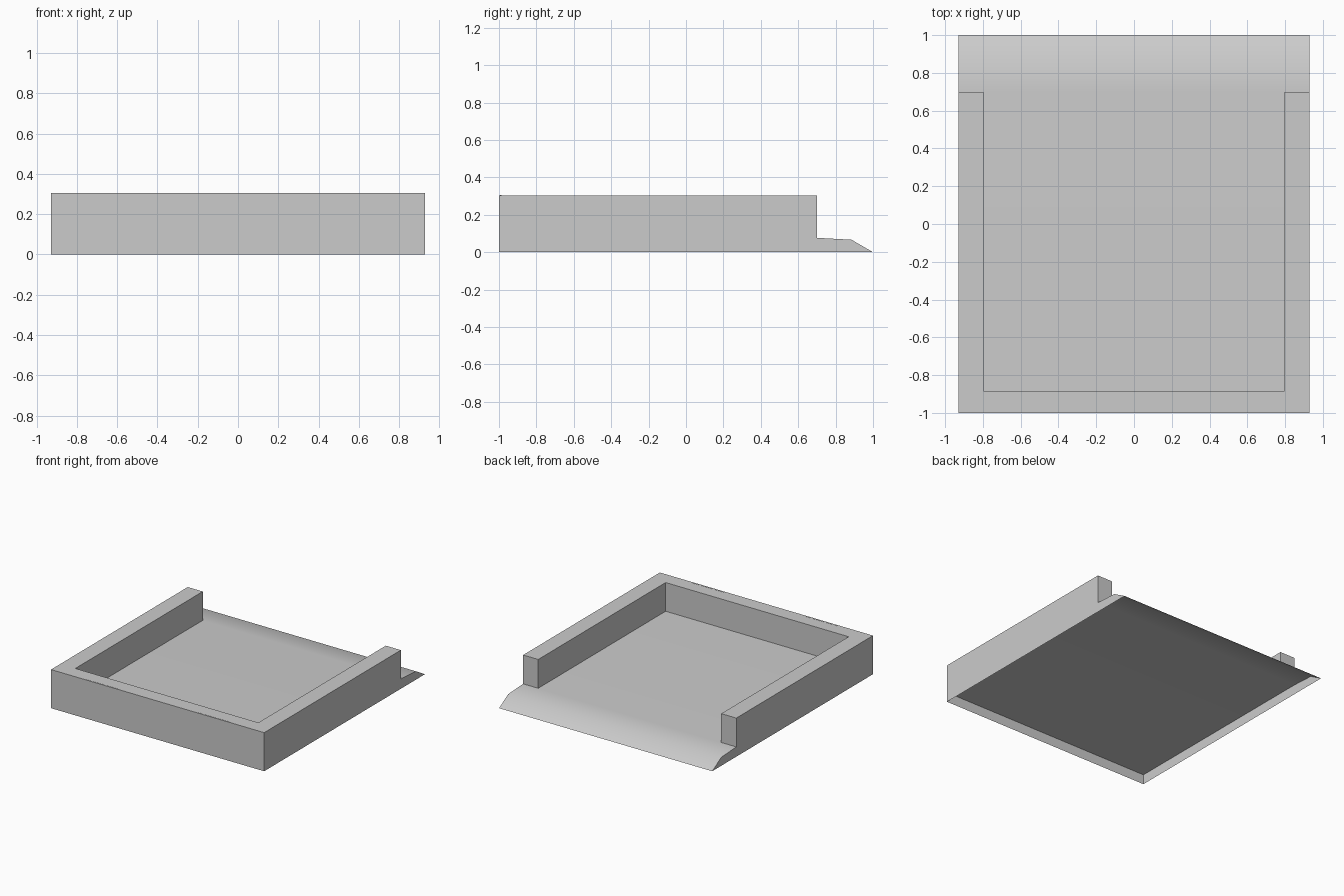
import bpy, bmesh

if "Cube" in bpy.data.objects:
    bpy.data.objects.remove(bpy.data.objects["Cube"])

W, H = 0.928, 0.304          # half width, wall height
IN_X, IN_Y, END_Y = 0.797, -0.885, 0.70
# floor section (y, z): level bed, then ramp lip
PROFILE = [(-1, 0.078), (END_Y, 0.077), (0.885, 0.067), (1, 0)]


def floor_z(y):
    t = (y + 1) / (END_Y + 1)
    return PROFILE[0][1] + t * (PROFILE[1][1] - PROFILE[0][1])


def finish(name, bm):
    mesh = bpy.data.meshes.new(name)
    bm.to_mesh(mesh)
    bm.free()
    ob = bpy.data.objects.new(name, mesh)
    bpy.context.collection.objects.link(ob)
    return ob


# Floor sheet with ramp lip (open underneath, smooth along the ramp)
bm = bmesh.new()
rows = [[bm.verts.new((x, y, z)) for x in (-W, W)] for y, z in PROFILE]
for a, b in zip(rows, rows[1:]):
    bm.faces.new((a[0], a[1], b[1], b[0])).smooth = True
finish("floor_ramp", bm)

# Skirt: two side panels and the front panel below the floor
bm = bmesh.new()
for s in (-1, 1):
    pts = [(-1, 0)] + PROFILE
    vs = [bm.verts.new((s * W, y, z)) for y, z in pts]
    bm.faces.new(vs if s < 0 else vs[::-1])
bm.faces.new([bm.verts.new((x, -1, z)) for x, z in
              ((-W, 0), (W, 0), (W, PROFILE[0][1]), (-W, PROFILE[0][1]))])
finish("skirt", bm)

# U-shaped wall standing on the floor
bm = bmesh.new()
outline = [(-W, -1), (W, -1), (W, END_Y), (IN_X, END_Y),
           (IN_X, IN_Y), (-IN_X, IN_Y), (-IN_X, END_Y), (-W, END_Y)]
low = [bm.verts.new((x, y, floor_z(y))) for x, y in outline]
top = [bm.verts.new((x, y, H)) for x, y in outline]
n = len(outline)
for i in range(n):
    j = (i + 1) % n
    bm.faces.new((low[i], low[j], top[j], top[i]))
bm.faces.new(top)
finish("wall", bm)

# Two thin strips let into the top of the front wall
for s, side in ((-1, "left"), (1, "right")):
    bm = bmesh.new()
    bmesh.ops.create_cube(bm, size=1)
    bmesh.ops.scale(bm, vec=(0.28, 0.008, 0.01), verts=bm.verts)
    bmesh.ops.translate(bm, vec=(s * 0.49, -0.991, H - 0.004), verts=bm.verts)
    finish("strip_" + side, bm)
